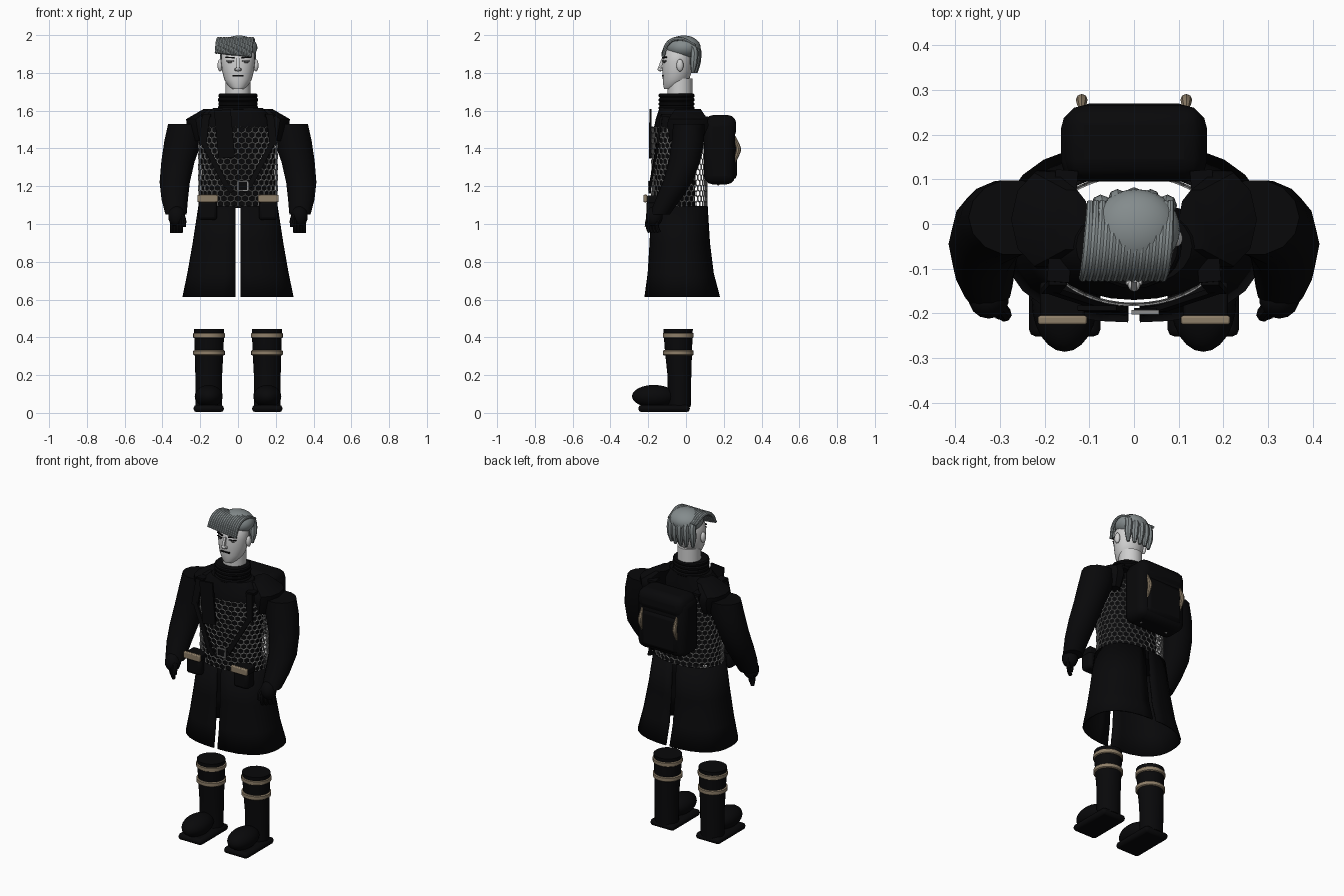
import bpy, bmesh, math
from mathutils import Vector, Matrix

if "Cube" in bpy.data.objects:
    bpy.data.objects.remove(bpy.data.objects["Cube"])
made = []


def material(name, r, g, b):
    m = bpy.data.materials.new(name)
    m.use_nodes = True
    m.diffuse_color = (r, g, b, 1)
    m.node_tree.nodes["Principled BSDF"].inputs["Base Color"].default_value = (r, g, b, 1)
    return m


black = material("black cloth", .0025, .0025, .003)
skin = material("pale skin", .62, .62, .62)
hair = material("grey hair", .23, .26, .265)
tan = material("tan leather", .27, .21, .14)
steel = material("mail steel", .27, .27, .27)
shade = material("dark steel", .1, .1, .1)


def finish(bm, name, mat):
    bmesh.ops.recalc_face_normals(bm, faces=bm.faces)
    me = bpy.data.meshes.new(name)
    bm.to_mesh(me)
    bm.free()
    me.materials.append(mat)
    ob = bpy.data.objects.new(name, me)
    bpy.context.collection.objects.link(ob)
    made.append(ob)
    return ob


def loft(name, rings, mat, n=24):
    """Capped skin over horizontal ellipses (x, y, z, rx, ry)."""
    bm = bmesh.new()
    loops = []
    for x, y, z, rx, ry in rings:
        turn = [2 * math.pi * i / n for i in range(n)]
        loops.append([bm.verts.new((x + rx * math.cos(a), y + ry * math.sin(a), z)) for a in turn])
    for lo, hi in zip(loops, loops[1:]):
        for i in range(n):
            j = (i + 1) % n
            bm.faces.new((lo[i], lo[j], hi[j], hi[i]))
    bm.faces.new(loops[0])
    bm.faces.new(loops[-1])
    return finish(bm, name, mat)


def ball(name, centre, size, mat, seg=20):
    bm = bmesh.new()
    bmesh.ops.create_uvsphere(bm, u_segments=seg, v_segments=seg // 2, radius=1)
    bmesh.ops.transform(bm, matrix=Matrix.Translation(centre) @ Matrix.Diagonal((*size, 1)), verts=bm.verts)
    return finish(bm, name, mat)


def box(name, lo, hi, mat, bevel=0, segments=2):
    lo, hi = Vector(lo), Vector(hi)
    bm = bmesh.new()
    bmesh.ops.create_cube(bm, size=1)
    bmesh.ops.transform(bm, matrix=Matrix.Translation((lo + hi) / 2) @ Matrix.Diagonal((*(hi - lo), 1)), verts=bm.verts)
    ob = finish(bm, name, mat)
    if bevel:
        mod = ob.modifiers.new("bevel", "BEVEL")
        mod.width, mod.segments = bevel, segments
    return ob


def strap(name, p, q, width, thick, mat, facing=(0, -1, 0)):
    """Flat bar from p to q."""
    p, q = Vector(p), Vector(q)
    d = (q - p).normalized()
    side = d.cross(Vector(facing)).normalized()
    out = side.cross(d)
    turn = Matrix((side, out, d)).transposed().to_4x4()
    bm = bmesh.new()
    bmesh.ops.create_cube(bm, size=1)
    size = Matrix.Diagonal((width, thick, (q - p).length, 1))
    bmesh.ops.transform(bm, matrix=Matrix.Translation((p + q) / 2) @ turn @ size, verts=bm.verts)
    return finish(bm, name, mat)


def tube(name, points, radius, mat, taper=None):
    cu = bpy.data.curves.new(name, "CURVE")
    cu.dimensions = "3D"
    cu.bevel_depth, cu.bevel_resolution, cu.resolution_u = radius, 2, 4
    cu.use_fill_caps = True
    sp = cu.splines.new("BEZIER")
    sp.bezier_points.add(len(points) - 1)
    for i, (bp, co) in enumerate(zip(sp.bezier_points, points)):
        bp.co = co
        bp.handle_left_type = bp.handle_right_type = "AUTO"
        bp.radius = taper[i] if taper else 1
    cu.materials.append(mat)
    ob = bpy.data.objects.new(name, cu)
    bpy.context.collection.objects.link(ob)
    made.append(ob)
    return ob


# Head, neck and face
loft("neck", [(0, -.032, 1.62, .068, .067), (0, -.032, 1.77, .066, .066)], skin)
loft("head", [(0, -.085, 1.715, .03, .03), (0, -.07, 1.73, .05, .05), (0, -.053, 1.765, .073, .07),
              (0, -.047, 1.81, .084, .078), (0, -.045, 1.86, .09, .08), (0, -.04, 1.9, .088, .078),
              (0, -.028, 1.94, .07, .06), (0, -.02, 1.965, .04, .035)], skin, 28)
strap("nose_bridge", (0, -.122, 1.875), (0, -.14, 1.825), .014, .016, skin)
ball("nose_tip", (0, -.136, 1.82), (.014, .015, .012), skin, 12)
strap("mouth", (-.028, -.124, 1.785), (.028, -.124, 1.785), .008, .008, black)
for s in (-1, 1):
    ball("ear", (s * .095, -.032, 1.84), (.014, .019, .033), skin, 14)
    ball("nostril", (s * .012, -.13, 1.817), (.008, .009, .008), skin, 10)
    ball("eye", (s * .04, -.113, 1.858), (.017, .008, .007), shade, 12)
    strap("eyelid", (s * .022, -.122, 1.864), (s * .062, -.107, 1.864), .005, .008, black)
    strap("eyebrow", (s * .02, -.123, 1.88), (s * .066, -.105, 1.883), .007, .008, black)

# Hair: cap, swept fringe and hanging back locks
ball("hair_cap", (.005, -.012, 1.934), (.098, .09, .064), hair, 28)
COUNT = 14
for i in range(COUNT):
    t = i / (COUNT - 1)
    x = -.098 + .18 * t
    drop = 1.905 - .02 * t
    tube("fringe_lock", [(x, .05, 1.945), (x - .004, -.03, 1.98), (x - .01, -.09, 1.963), (x - .017, -.122, drop)],
         .0105, hair, (.7, 1, 1, .8))
for i in range(5):
    x = -.072 + .036 * i
    y = .056 - 3.2 * x * x
    tube("back_lock", [(x, y - .03, 1.96), (x, y, 1.93), (x * 1.05, y + .002, 1.86), (x, y - .004, 1.80)],
         .021, hair, (.7, 1, 1, .45))

# Torso, ribbed collar and shoulders
loft("torso", [(0, -.06, 1.086, .196, .108), (0, -.06, 1.3, .194, .11), (0, -.06, 1.51, .2, .11),
               (0, -.057, 1.56, .19, .102), (0, -.05, 1.615, .13, .09)], black)
for i in range(4):
    z = 1.602 + .022 * i
    r = .107 - .003 * (i % 2)
    loft("collar_rib", [(0, -.05, z, r - .006, .088), (0, -.05, z + .007, r, .095),
                        (0, -.05, z + .016, r, .095), (0, -.05, z + .023, r - .006, .088)], black)
for s in (-1, 1):
    loft("shoulder", [(s * .19, .0, 1.44, .05, .09), (s * .195, .01, 1.52, .075, .115),
                      (s * .2, .01, 1.555, .075, .11), (s * .14, .01, 1.61, .04, .07)], black, 10)

# Mail shirt: honeycomb of wire around the body
COLS, ROWS = 34, 15
step = 2 * math.pi / COLS
cell = .0187
bm = bmesh.new()
for r in range(ROWS):
    for c in range(COLS):
        ring = []
        for k in range(6):
            a = math.radians(30 + 60 * k)
            u = (c + .5 * (r % 2) + math.cos(a) / math.sqrt(3)) * step
            z = 1.087 + cell * (1.5 * r + 1 + math.sin(a))
            ring.append(bm.verts.new((.207 * math.cos(u), -.035 + .145 * math.sin(u), z)))
        bm.faces.new(ring)
bmesh.ops.remove_doubles(bm, verts=bm.verts, dist=.002)
mail = finish(bm, "mail_shirt", steel)
wire = mail.modifiers.new("wire", "WIREFRAME")
wire.thickness = .008

# Coat skirt: two open halves parted at front and back
for s in (-1, 1):
    bm = bmesh.new()
    rows = []
    for z, y, rx, ry in ((1.095, -.035, .21, .15), (.9, -.033, .24, .16), (.74, -.028, .268, .175), (.615, -.02, .294, .2)):
        gap = math.asin(.013 / rx)
        row = []
        for i in range(15):
            a = -math.pi / 2 + gap + (math.pi - 2 * gap) * i / 14
            # slightly squared oval
            c, q = math.cos(a), math.sin(a)
            f = 1 / (abs(c) ** 2.5 + abs(q) ** 2.5) ** .4
            row.append(bm.verts.new((s * rx * c * f, y + ry * q * f, z)))
        rows.append(row)
    for hi, lo in zip(rows, rows[1:]):
        for i in range(14):
            bm.faces.new((hi[i], hi[i + 1], lo[i + 1], lo[i]))
    skirt = finish(bm, "coat_skirt", black)
    skirt.modifiers.new("thickness", "SOLIDIFY").thickness = .008

# Harness, hanging flap and buckle
strap("chest_flap", (-.06, -.19, 1.35), (-.083, -.188, 1.605), .088, .012, black)
for s in (-1, 1):
    strap("shoulder_strap", (s * .15, .12, 1.56), (s * .17, -.13, 1.575), .05, .015, black, (0, 0, 1))
    strap("upper_strap", (s * .17, -.13, 1.575), (s * .187, -.15, 1.42), .04, .014, black)
    strap("lower_strap", (s * .187, -.148, 1.44), (s * .06, -.19, 1.2), .028, .012, black)
    strap("strap_end", (s * .07, -.19, 1.215), (s * .03, -.192, 1.17), .026, .012, black)
for x in (-.002, .052):
    strap("buckle_side", (x, -.197, 1.175), (x, -.197, 1.227), .007, .01, steel)
for z in (1.177, 1.225):
    strap("buckle_bar", (-.004, -.197, z), (.054, -.197, z), .007, .01, steel)
box("buckle_back", (0, -.195, 1.178), (.05, -.188, 1.224), black)

# Arms, gloves, pouches and boots
for s in (-1, 1):
    loft("sleeve", [(s * .272, .015, 1.53, .098, .085), (s * .29, .01, 1.44, .1, .088), (s * .318, -.008, 1.33, .088, .085),
                    (s * .335, -.045, 1.22, .08, .08), (s * .335, -.095, 1.13, .07, .068),
                    (s * .328, -.14, 1.05, .056, .055)], black, 14)
    ball("glove", (s * .325, -.168, 1.04), (.046, .045, .055), black, 14)
    for i in range(4):
        x, y = s * (.302 + .016 * i), -.195 + .016 * i
        tube("finger", [(x, y, 1.03), (x, y - .008, .99), (x, y + .004, .955)], .011, black)
    tube("thumb", [(s * .3, -.185, 1.05), (s * .288, -.2, 1.02), (s * .29, -.205, .985)], .014, black)

    box("pouch", (s * .16 - .05, -.21, 1.02), (s * .16 + .05, -.13, 1.125), black, .018)
    box("pouch_band", (s * .16 - .055, -.225, 1.115), (s * .16 + .055, -.205, 1.155), tan, .005)
    box("pouch_lid", (s * .16 - .05, -.207, 1.11), (s * .16 + .05, -.13, 1.15), black, .006)

    loft("boot_shaft", [(s * .155, -.035, .03, .07, .06), (s * .155, -.035, .2, .071, .063),
                        (s * .153, -.04, .33, .076, .072), (s * .153, -.042, .445, .08, .078)], black)
    ball("boot_toe", (s * .155, -.17, .088), (.074, .116, .06), black, 24)
    box("boot_sole", (s * .155 - .08, -.252, .004), (s * .155 + .08, .02, .042), black, .016)
    for z, r in ((.41, .082), (.318, .081)):
        loft("boot_band", [(s * .153, -.041, z - .014, r - .003, r - .005), (s * .153, -.041, z - .01, r + .003, r),
                           (s * .153, -.041, z + .01, r + .003, r), (s * .153, -.041, z + .014, r - .003, r - .005)], tan)

# Backpack with pocket, lid and side grips
box("backpack", (-.163, .095, 1.21), (.163, .26, 1.56), black, .045, 3)
box("backpack_lid", (-.157, .1, 1.45), (.157, .266, 1.577), black, .045, 3)
box("backpack_pocket", (-.125, .2, 1.235), (.125, .27, 1.46), black, .025, 2)
for s in (-1, 1):
    tube("backpack_grip", [(s * .117, .255, 1.325), (s * .117, .272, 1.37), (s * .117, .278, 1.395),
                           (s * .117, .272, 1.42), (s * .117, .255, 1.465)], .012, tan, (.5, 1, 1.1, 1, .5))
    ball("backpack_stud", (s * .09, .17, 1.21), (.008, .008, .006), steel, 8)

# Turn tubes into meshes and smooth the shading
bpy.ops.object.select_all(action="DESELECT")
curves = [o for o in made if o.type == "CURVE"]
for ob in curves:
    ob.select_set(True)
bpy.context.view_layer.objects.active = curves[0]
bpy.ops.object.convert(target="MESH")
for ob in made:
    ob.select_set(ob.name != "mail_shirt")
bpy.ops.object.shade_smooth_by_angle(angle=math.radians(35))
